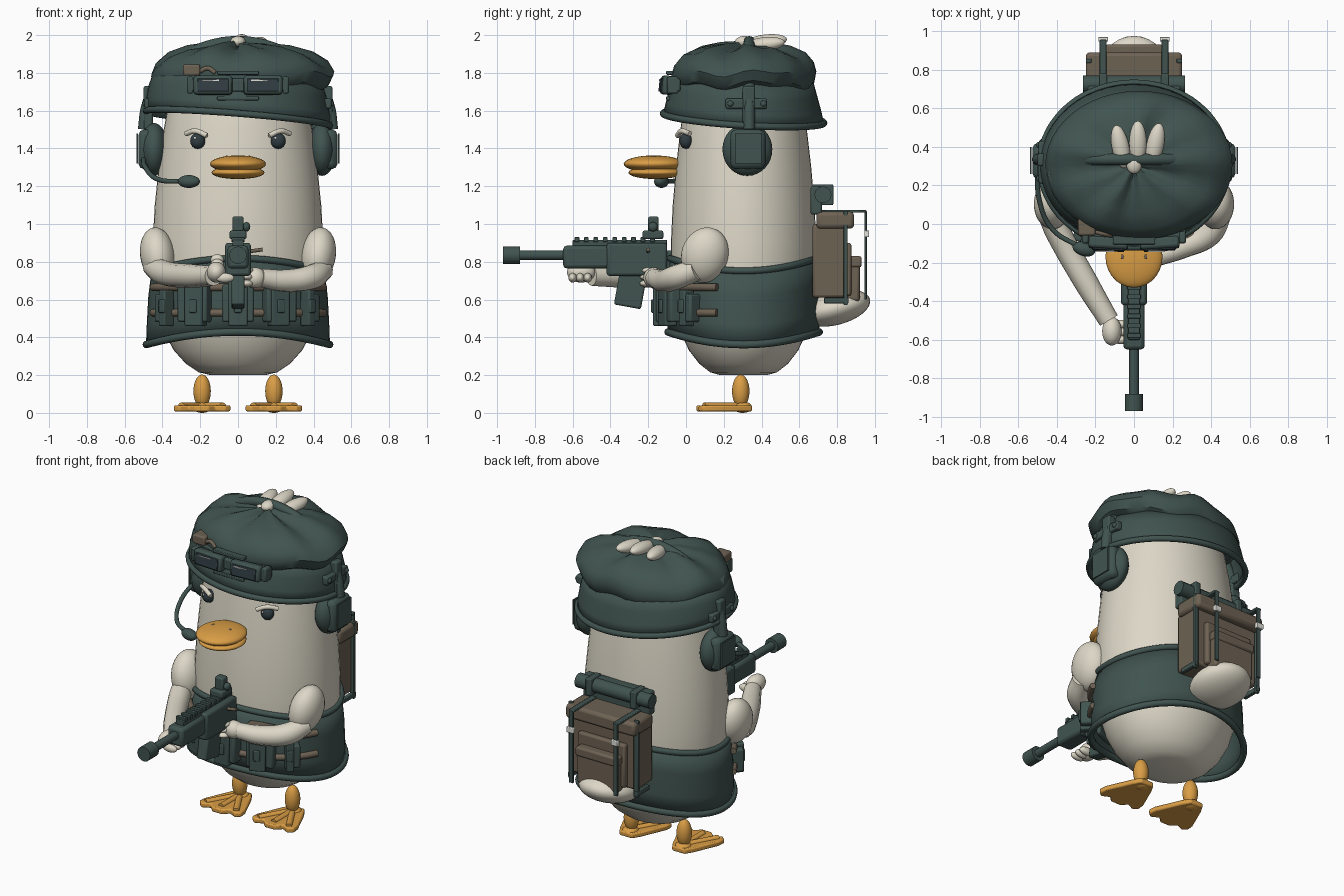
import bpy, bmesh
from math import sin, cos, pi, radians, sqrt, atan2
from mathutils import Vector

if "Cube" in bpy.data.objects:
    bpy.data.objects.remove(bpy.data.objects["Cube"])


def material(name, rgb):
    m = bpy.data.materials.new(name)
    m.use_nodes = True
    m.diffuse_color = (*rgb, 1)
    m.node_tree.nodes["Principled BSDF"].inputs["Base Color"].default_value = (*rgb, 1)
    return m


cream = material("cream feathers", (0.72, 0.68, 0.57))
green = material("dark green cloth", (0.052, 0.088, 0.079))
orange = material("orange skin", (0.70, 0.34, 0.06))
brown = material("brown canvas", (0.155, 0.122, 0.087))
black = material("dark eye", (0.03, 0.047, 0.055))
white = material("pale buckle", (0.75, 0.75, 0.7))
CY = 0.305  # body axis in y


def finish(ob, name, mat, angle=40):
    ob.name = name
    ob.data.materials.clear()
    ob.data.materials.append(mat)
    bpy.ops.object.select_all(action="DESELECT")
    ob.select_set(True)
    bpy.context.view_layer.objects.active = ob
    bpy.ops.object.shade_smooth_by_angle(angle=radians(angle))
    return ob


def from_bmesh(bm, name, mat):
    me = bpy.data.meshes.new(name)
    bmesh.ops.recalc_face_normals(bm, faces=bm.faces)
    bm.to_mesh(me)
    bm.free()
    ob = bpy.data.objects.new(name, me)
    bpy.context.collection.objects.link(ob)
    return finish(ob, name, mat)


def ball(name, loc, radii, mat, rot=(0, 0, 0)):
    bpy.ops.mesh.primitive_uv_sphere_add(segments=28, ring_count=16, location=loc, rotation=rot)
    ob = bpy.context.object
    ob.scale = radii
    return finish(ob, name, mat, 60)


def box(name, x, y, z, mat, bevel=0.01, rot=(0, 0, 0)):
    """Box given as (min, max) ranges."""
    spans = (x, y, z)
    bpy.ops.mesh.primitive_cube_add(size=1, location=[sum(s) / 2 for s in spans], rotation=rot)
    ob = bpy.context.object
    ob.scale = [s[1] - s[0] for s in spans]
    bpy.ops.object.transform_apply(location=False, rotation=False, scale=True)
    if bevel:
        b = ob.modifiers.new("bevel", "BEVEL")
        b.width, b.segments = bevel, 2
    return finish(ob, name, mat)


def tube(name, pts, r, mat, radii=None, closed=False):
    cu = bpy.data.curves.new(name, "CURVE")
    cu.dimensions, cu.bevel_depth, cu.bevel_resolution = "3D", r, 4
    cu.resolution_u, cu.use_fill_caps = 6, True
    sp = cu.splines.new("BEZIER")
    sp.bezier_points.add(len(pts) - 1)
    sp.use_cyclic_u = closed
    for i, (bp, p) in enumerate(zip(sp.bezier_points, pts)):
        bp.co = p
        bp.handle_left_type = bp.handle_right_type = "AUTO"
        bp.radius = radii[i] if radii else 1
    ob = bpy.data.objects.new(name, cu)
    bpy.context.collection.objects.link(ob)
    bpy.ops.object.select_all(action="DESELECT")
    ob.select_set(True)
    bpy.context.view_layer.objects.active = ob
    bpy.ops.object.convert(target="MESH")
    return finish(bpy.context.object, name, mat, 50)


def ring(z, rx, ry, cx=0, warp=None, n=48, start=0, sweep=2 * pi):
    pts = []
    for i in range(n):
        a = start + sweep * i / n
        p = Vector((cx + rx * cos(a), CY + ry * sin(a), z))
        p.z += warp(a, p) if warp else 0
        pts.append(p)
    return pts


def lathe(name, rows, mat, warp=None, cap=True, thick=0):
    bm = bmesh.new()
    loops = [[bm.verts.new(p) for p in ring(*r, warp=warp)] for r in rows]
    for lo, hi in zip(loops, loops[1:]):
        for i in range(len(lo)):
            j = (i + 1) % len(lo)
            bm.faces.new((lo[i], lo[j], hi[j], hi[i]))
    if cap:
        bm.faces.new(loops[0])
        bm.faces.new(loops[-1])
    ob = from_bmesh(bm, name, mat)
    if thick:
        ob.modifiers.new("wall", "SOLIDIFY").thickness = thick
    return ob


# Body
profile = [(0.2, .32), (0.215, .46), (0.26, .61), (0.33, .75), (0.42, .86), (0.55, .95), (0.7, 1), (0.9, 1),
           (1.1, .975), (1.3, .93), (1.5, .87), (1.65, .81), (1.8, .7), (1.88, .4)]
lathe("body", [(z, .452 * f, .385 * f) for z, f in profile], cream)

# Vest sleeve with rolled rims
wave = lambda a, p: -0.033 * cos(2 * a)
lathe("vest", [(.395, .487, .402), (.5, .483, .402), (.65, .475, .4), (.785, .458, .392)], green, wave, False, 0.015)
tube("vest_bottom_rim", ring(.395, .485, .4, 0, wave, 32), 0.02, green, closed=True)
tube("vest_top_rim", ring(.785, .456, .39, 0, wave, 32), 0.018, green, closed=True)
for z in (.53, .665):
    tube("belt_strap", ring(z, .484, .402, n=24, start=1.12 * pi, sweep=.8 * pi), 0.02, brown)

# Vest pouches following the front curve
for x in (-.38, -.225, 0, .215, .37):
    y = CY - .41 * sqrt(1 - (x / .49) ** 2)
    w, tall = (.085, .2) if abs(x) < .3 else (.04, .15)
    turn = (0, 0, atan2(x * .7, CY - y))
    box("pouch", (x - w, x + w), (y - .055, y + .05), (.48, .48 + tall), green, .012, turn)
    box("pouch_flap", (x - w * .6, x + w * .6), (y - .07, y), (.46, .5 + tall), green, .008, turn)
    box("pouch_clip", (x - .02, x + .02), (y - .08, y), (.53, .6), green, .006, turn)
box("chest_box", (.14, .32), (-.15, -.04), (.67, .75), brown, .01, (0, 0, .15))

# Helmet skirt, soft cap and ridge seams
tilt = lambda a, p: -0.06 * (p.y - CY) - 0.08 * p.x
lathe("helmet_skirt", [(1.56, .487, .425), (1.62, .487, .412), (1.7, .472, .39), (1.79, .44, .365)],
      green, tilt, False, 0.015)
tube("helmet_rim", ring(1.56, .485, .425, 0, tilt, 32), 0.018, green, closed=True)
fold = lambda a, p: 0.012 * sin(5 * a) + 0.01 * sin(9 * a + 1) + 0.02 * (p.x > .2) * p.x
lathe("soft_cap", [(1.71, .42, .35, .01), (1.735, .465, .375, .02), (1.79, .485, .385, .025), (1.84, .46, .372, .02),
                   (1.89, .39, .33, .01), (1.925, .28, .25, 0), (1.945, .14, .14, 0), (1.95, .03, .03, 0)], green, fold)
tube("headset_band", [(.5 * cos(i * pi / 12), .335, 1.5 + .465 * sin(i * pi / 12)) for i in range(13)], .03, green)

# Crest feathers
for x, y, z, lean in ((-.07, .4, 1.95, .2), (.02, .42, 1.965, 0), (.11, .41, 1.95, -.2)):
    ball("crest_feather", (x, y, z), (.045, .115, .038), cream, (.12, 0, lean))
ball("crest_root", (0, .31, 1.965), (.04, .05, .03), cream)

# Ear cups and band fittings
for s in (-1, 1):
    ball("ear_cup", (s * .445, .325, 1.395), (.075, .132, .14), green)
    box("ear_cover", sorted((s * .44, s * .527)), (.235, .42), (1.29, 1.5), green, .03)
    box("ear_plate", sorted((s * .53, s * .538)), (.26, .4), (1.32, 1.48), green, 0)
    box("band_post", sorted((s * .45, s * .5)), (.3, .365), (1.5, 1.73), green)
    box("band_crossbar", sorted((s * .45, s * .495)), (.21, .43), (1.61, 1.665), green)
    for y in (.235, .41):
        ball("band_rivet", (s * .495, y, 1.637), (.012, .016, .016), green)

# Microphone
tube("microphone_boom", [(-.5, .3, 1.36), (-.49, .12, 1.3), (-.42, -.03, 1.235), (-.28, -.12, 1.225)], .013, green)
ball("microphone", (-.26, -.13, 1.225), (.06, .036, .034), green, (0, 0, -.3))

# Goggles
box("goggle_strap", (-.27, .27), (-.1, -.03), (1.7, 1.77), green)
for s in (-1, 1):
    box("goggle_frame", sorted((s * .03, s * .235)), (-.13, -.07), (1.685, 1.785), green, .015, (-.1, 0, s * .06))
    box("goggle_lens", sorted((s * .05, s * .215)), (-.138, -.12), (1.7, 1.77), black, .004, (-.1, 0, s * .06))
    box("lens_glint", (s * .13 - .06, s * .13 + .03), (-.144, -.138), (1.758, 1.764), white, 0)
    box("goggle_hinge", sorted((s * .235, s * .27)), (-.1, -.04), (1.69, 1.78), green)
for z in (1.665, 1.8):
    box("goggle_bar", (-.11, .11), (-.105, -.06), (z - .01, z + .01), green, .004)
box("helmet_patch", (-.29, -.2), (-.06, .03), (1.785, 1.845), brown)
tube("patch_cord", [(-.2, -.04, 1.81), (-.16, -.05, 1.825), (-.12, -.06, 1.8)], .012, brown)

# Face
for s in (-1, 1):
    ball("eye", (s * .213, .0, 1.44), (.04, .035, .042), black)
    ball("eye_glint", (s * .213 - .014, -.032, 1.455), (.007, .005, .007), white)
    tube("eyebrow", [(s * .275, .02, 1.478), (s * .225, -.022, 1.492), (s * .165, -.045, 1.468)], .014, cream)
ball("upper_bill", (0, -.17, 1.318), (.148, .16, .045), orange)
ball("lower_bill", (0, -.16, 1.272), (.14, .145, .034), orange)
for s in (-1, 1):
    ball("nostril", (s * .06, -.17, 1.358), (.008, .012, .004), brown)

# Arms and hands
for s in (-1, 1):
    ball("upper_arm", (s * .425, .1, .835), (.093, .125, .15), cream, (-.3, s * .15, 0))
tube("forearm_right", [(-.45, .08, .78), (-.4, -.03, .745), (-.25, -.3, .725), (-.13, -.5, .725)], .066, cream,
     (.9, 1, .95, .8))
tube("forearm_left", [(.45, .06, .76), (.39, -.05, .72), (.25, -.12, .7), (.12, -.17, .715)], .066, cream,
     (.9, 1, .9, .75))
ball("hand_right", (-.115, -.555, .745), (.05, .075, .055), cream)
ball("hand_left", (.09, -.17, .715), (.06, .055, .055), cream)
for i in range(3):
    ball("finger_right", (-.07, -.52 - .04 * i, .715), (.05, .022, .025), cream)
    ball("finger_left", (.04, -.2, .755 - .035 * i), (.04, .045, .02), cream)
    ball("thumb", (-.11, -.2 + .03 * i, .76 + .025 * i), (.035, .03, .03), cream)

# Rifle
tube("muzzle", [(0, -.97, .835), (0, -.88, .835)], .047, green)
tube("barrel", [(0, -.89, .835), (0, -.6, .835)], .026, green)
box("fore_end", (-.055, .055), (-.65, -.38), (.765, .885), green, .018)
box("receiver", (-.068, .068), (-.42, -.1), (.725, .9), green, .015)
box("top_rail", (-.03, .03), (-.6, -.1), (.88, .915), green, .004)
for i in range(9):
    box("rail_tooth", (-.035, .035), (-.59 + i * .05, -.565 + i * .05), (.905, .93), green, .003)
box("sight_base", (-.045, .045), (-.23, -.12), (.92, .965), green)
box("sight_head", (-.03, .03), (-.2, -.145), (.95, 1.04), green)
ball("sight_knob", (.045, -.175, .985), (.02, .025, .025), green)
box("magazine", (-.035, .035), (-.365, -.22), (.56, .76), green, .01, (-.18, 0, 0))
box("rifle_grip", (-.032, .032), (-.175, -.095), (.56, .75), green, .012, (.2, 0, 0))
tube("trigger_guard", [(0, -.25, .73), (0, -.22, .685), (0, -.16, .69)], .008, green)
tube("bolt_handle", [(.06, -.2, .855), (.13, -.2, .865)], .01, brown)
box("rifle_stock", (-.04, .04), (-.12, -.06), (.74, .86), green)

# Backpack with pockets, roll and straps
box("pack_body", (-.23, .23), (.67, .845), (.61, 1.0), brown, .015)
box("pack_flap", (-.25, .25), (.69, .89), (.975, 1.065), brown, .02)
box("pack_panel", (-.17, .17), (.83, .875), (.62, .9), brown, .012)
box("pack_pocket", (-.145, .145), (.84, .92), (.59, .8), brown, .015)
box("pocket_flap", (-.15, .15), (.84, .93), (.77, .83), brown, .012)
tube("bed_roll", [(-.265, .725, 1.155), (.265, .725, 1.155)], .045, green)
box("roll_tray", (-.24, .24), (.66, .72), (1.05, 1.2), green)
for s in (-1, 1):
    box("roll_strap", (s * .16 - .02, s * .16 + .02), (.67, .78), (1.1, 1.21), green, .006)
    box("strap_top", (s * .16 - .018, s * .16 + .018), (.7, .955), (1.06, 1.075), green, .004)
    box("pack_strap", (s * .16 - .015, s * .16 + .015), (.945, .957), (.6, 1.07), green, .003)
    box("strap_buckle", (s * .16 - .025, s * .16 + .025), (.945, .97), (.93, .965), white, .004)
    box("side_strap", sorted((s * .225, s * .25)), (.73, .86), (.58, .61), green, .004)
    box("side_post", sorted((s * .22, s * .25)), (.835, .855), (.57, 1.07), green, .004)

# Tail
ball("tail", (0, .79, .555), (.18, .19, .09), cream, (.25, 0, 0))
ball("tail_tip", (0, .9, .595), (.12, .055, .06), cream, (.6, 0, 0))

# Legs and webbed feet
half = [(.045, .35), (.075, .3), (.145, .14), (.15, .09), (.12, .065), (.07, .09), (.035, .055)]
for s in (-1, 1):
    cx = s * .19
    ball("leg", (cx, .29, .115), (.046, .046, .088), orange)
    bm = bmesh.new()
    outline = half + [(-x, y) for x, y in reversed(half)]
    face = bm.faces.new([bm.verts.new((cx + x, y, .008)) for x, y in outline])
    top = bmesh.ops.extrude_face_region(bm, geom=[face])["geom"]
    bmesh.ops.translate(bm, vec=(0, 0, .032), verts=[v for v in top if isinstance(v, bmesh.types.BMVert)])
    foot = from_bmesh(bm, "foot", orange)
    b = foot.modifiers.new("bevel", "BEVEL")
    b.width, b.segments = .008, 2
    for x in (-.11, 0, .11):
        tube("toe", [(cx, .29, .035), (cx + x, .095, .035)], .02, orange)
    ball("heel", (cx, .3, .03), (.05, .05, .03), orange)
